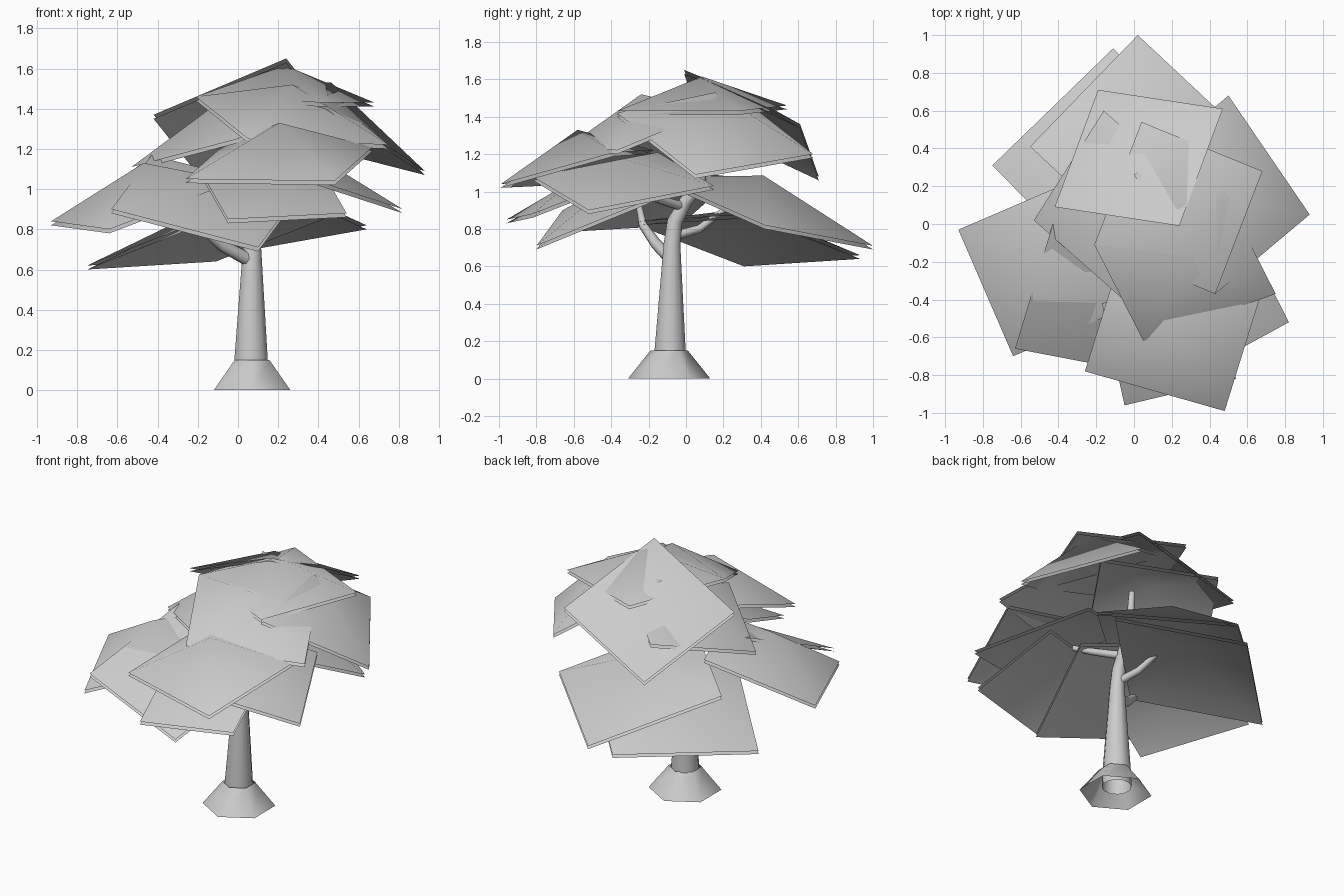
import bpy, bmesh, math
from mathutils import Vector

if "Cube" in bpy.data.objects:
    bpy.data.objects.remove(bpy.data.objects["Cube"], do_unlink=True)

# One plain grey for the whole tree
grey = bpy.data.materials.new("plain grey")
grey.use_nodes = True
colour = (0.6, 0.6, 0.6, 1)
grey.diffuse_color = colour
grey.node_tree.nodes["Principled BSDF"].inputs["Base Color"].default_value = colour


def finish(name, bm, angle=50):
    """Turn a bmesh into a named, smooth-shaded object."""
    mesh = bpy.data.meshes.new(name)
    bm.to_mesh(mesh)
    bm.free()
    mesh.materials.append(grey)
    obj = bpy.data.objects.new(name, mesh)
    bpy.context.collection.objects.link(obj)
    bpy.ops.object.select_all(action='DESELECT')
    obj.select_set(True)
    bpy.context.view_layer.objects.active = obj
    bpy.ops.object.shade_smooth_by_angle(angle=math.radians(angle))
    return obj


def tube(name, path, radii, sides=8, capped=True):
    """Skin a path of points with rings of the given radii."""
    bm = bmesh.new()
    points = [Vector(p) for p in path]
    rings = []
    for i, (point, radius) in enumerate(zip(points, radii)):
        before, after = points[max(i - 1, 0)], points[min(i + 1, len(points) - 1)]
        turn = Vector((0, 0, 1)).rotation_difference(after - before)
        ring = []
        for s in range(sides):
            a = math.tau * (s + 0.5) / sides
            ring.append(bm.verts.new(point + turn @ Vector((math.cos(a), math.sin(a), 0)) * radius))
        rings.append(ring)
    for low, high in zip(rings, rings[1:]):
        for s in range(sides):
            t = (s + 1) % sides
            bm.faces.new((low[s], low[t], high[t], high[s]))
    if capped:
        bm.faces.new(rings[-1])
    return finish(name, bm)


def leaf_sheet(name, side, tip, other, lift, gap=0.02):
    """Square sheet from three corners with a raised middle, as two close layers."""
    side, tip, other = Vector(side), Vector(tip), Vector(other)
    corners = [side, tip, other, side + other - tip]
    middle = (side + other) / 2 + Vector((0, 0, lift))
    bm = bmesh.new()
    for drop in (0, gap):
        down = Vector((0, 0, -drop))
        rim = [bm.verts.new(c + down) for c in corners]
        hub = bm.verts.new(middle + down)
        for i in range(4):
            face = bm.faces.new((rim[i], rim[(i + 1) % 4], hub))
            face.normal_update()
            # upper layer faces up, lower layer faces down
            if (face.normal.z > 0) == (drop > 0):
                face.normal_flip()
    return finish(name, bm)


# Flared six-sided root skirt, open underneath
tube("root_flare", [(.07, -.09, 0), (.07, -.09, .15)], [.22, .1], sides=6, capped=False)

# Trunk, bending into the main branch
tube("trunk", [(.065, -.085, .04), (.065, -.085, .15), (.07, -.075, .72),
               (.07, -.06, .84), (.08, .0, .95), (.1, .08, 1.04), (.1, .1, 1.3)],
     [.09, .086, .046, .042, .035, .028, .018], sides=12)

# Side branches
tube("back_branch", [(.07, -.07, .76), (.02, .07, .8), (-.05, .23, .92)], [.026, .022, .015])
tube("right_branch", [(.07, -.08, .64), (-.08, -.16, .72), (-.19, -.23, .82), (-.21, -.25, .92)],
     [.035, .03, .024, .018])
tube("left_branch", [(.08, -.02, .92), (.2, -.15, .96), (.3, -.22, .98)], [.026, .022, .016])

# Foliage sheets: side corner, outer corner, other side corner, lift
sheets = {
    "back": ((.64, .42, .82), (.02, 1, .71), (-.55, .41, .97), .19),
    "back_right": ((-.75, .31, .62), (-.11, .93, .66), (.45, .36, .88), .16),
    "upper_left": ((.5, .68, 1.2), (.93, .05, 1.09), (.43, -.37, 1.42), .22),
    "crown": ((-.42, .09, 1.37), (-.19, .71, 1.08), (.47, .61, 1.36), .14),
    "top": ((-.21, -.11, 1.46), (.43, -.37, 1.43), (.68, .28, 1.43), .17),
    "right": ((-.3, .24, 1.08), (-.93, -.03, .84), (-.64, -.7, .8), .19),
    "front_right": ((-.43, 0, 1.17), (-.63, -.66, .9), (.1, -.8, .71), .1),
    "front": ((-.26, -.78, 1.05), (.48, -.99, 1.04), (.67, -.38, 1.21), .2),
    "low_front": ((-.17, -.42, 1.06), (-.05, -.96, .85), (.54, -.82, .88), .08),
    "left": ((.48, .15, 1.03), (.82, -.52, .9), (.27, -.82, 1.08), .12),
    "upper_front": ((-.21, -.11, 1.46), (.05, -.62, 1.25), (.75, -.37, 1.22), .18),
    "upper_right": ((-.16, .6, 1.28), (-.53, .02, 1.11), (0, -.45, 1.25), .18),
}
for place, shape in sheets.items():
    leaf_sheet(place + "_foliage", *shape)
